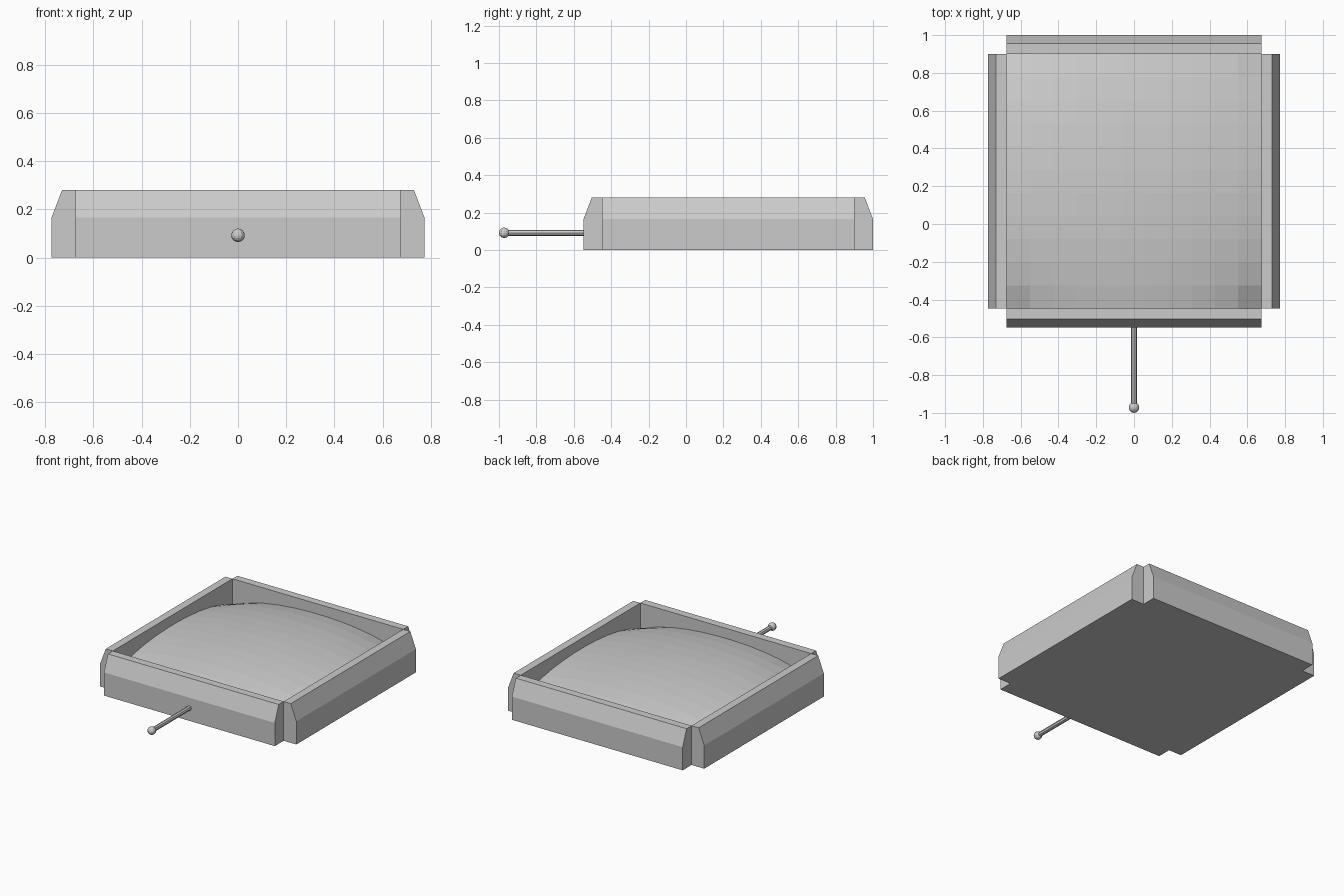
import bpy, bmesh, math
from mathutils import Matrix, Vector

if "Cube" in bpy.data.objects:
    bpy.data.objects.remove(bpy.data.objects["Cube"])

CY = 0.226            # centre of the square tray along y
IN, OUT = 0.674, 0.774
TOP, SHOULDER = 0.28, 0.165


def finish(name, bm):
    bmesh.ops.recalc_face_normals(bm, faces=bm.faces)
    me = bpy.data.meshes.new(name)
    bm.to_mesh(me)
    bm.free()
    ob = bpy.data.objects.new(name, me)
    bpy.context.collection.objects.link(ob)
    return ob


# Rim bars: one bevelled profile extruded, then turned to each side
profile = [(IN, 0), (OUT, 0), (OUT, SHOULDER), (0.73, TOP), (IN, TOP)]


def rim_bar(name, angle):
    bm = bmesh.new()
    face = bm.faces.new([bm.verts.new((x, -IN, z)) for x, z in profile])
    ext = bmesh.ops.extrude_face_region(bm, geom=[face], use_keep_orig=True)
    moved = [v for v in ext["geom"] if isinstance(v, bmesh.types.BMVert)]
    bmesh.ops.translate(bm, verts=moved, vec=(0, 2 * IN, 0))
    bm.transform(Matrix.Translation((0, CY, 0)) @ Matrix.Rotation(angle, 4, 'Z'))
    finish(name, bm)


for i, side in enumerate(("right", "back", "left", "front")):
    rim_bar(side + "_rim_bar", i * math.pi / 2)

# Base panel closing the underside
bm = bmesh.new()
bmesh.ops.create_grid(bm, x_segments=1, y_segments=1, size=IN,
                      matrix=Matrix.Translation((0, CY, 0)))
base = finish("base_panel", bm)
base.data.flip_normals()

# Domed faceted pad inside the rim
bm = bmesh.new()
bmesh.ops.create_grid(bm, x_segments=11, y_segments=11, size=IN)
for v in bm.verts:
    r2 = v.co.x ** 2 + v.co.y ** 2
    v.co.z = 0.03 + 0.247 * math.sqrt(max(0, 1 - r2 / 0.95))
    v.co.y += CY
finish("domed_pad", bm)

# Handle rod running forward, with a ball on its end
bm = bmesh.new()
bmesh.ops.create_cone(bm, cap_ends=True, segments=8, radius1=0.016, radius2=0.016,
                      depth=0.45,
                      matrix=Matrix.Translation((0, -0.745, 0.092))
                      @ Matrix.Rotation(math.pi / 2, 4, 'X'))
finish("handle_rod", bm)

bm = bmesh.new()
bmesh.ops.create_uvsphere(bm, u_segments=12, v_segments=8, radius=0.028,
                          matrix=Matrix.Translation((0, -0.972, 0.092)))
finish("handle_knob", bm)
